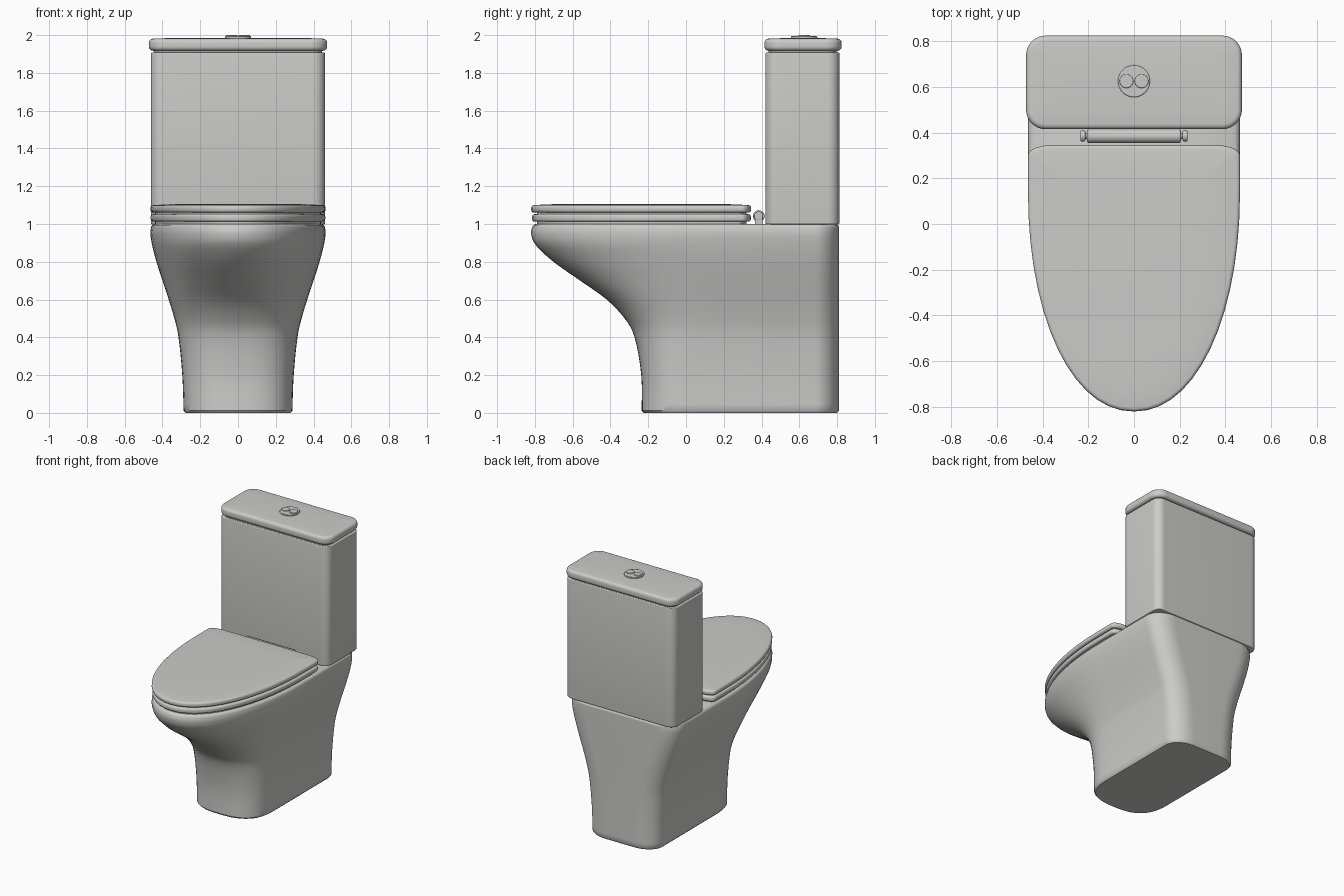
import bpy, bmesh, math

cube = bpy.data.objects.get("Cube")
if cube:
    bpy.data.objects.remove(cube)

ceramic = bpy.data.materials.new("white ceramic")
ceramic.use_nodes = True
COLOUR = (0.6, 0.6, 0.58, 1)
ceramic.diffuse_color = COLOUR
ceramic.node_tree.nodes["Principled BSDF"].inputs["Base Color"].default_value = COLOUR


def outline(w, y0, y1, front, back, inset=0.0, steps=14):
    """Symmetric plan shape; front and back are corner (x radius, y radius, power)."""
    w, y0, y1 = w - inset, y0 + inset, y1 - inset

    def corner(spec, y_end, sign):
        rx, ry = (max(r - inset, 0.01) for r in spec[:2])
        rx, e, pts = min(rx, w), 2 / spec[2], []
        for i in range(steps + 1):
            a = math.pi / 2 * i / steps
            c, s = max(math.cos(a), 0) ** e, math.sin(a) ** e
            pts.append((w - rx + rx * c, y_end + sign * ry * (1 - s)))
        return pts

    half = corner(front, y0, 1)[::-1] + corner(back, y1, -1)
    return half + [(-x, y) for x, y in reversed(half)]


def finish(name, bm, angle=40):
    bmesh.ops.remove_doubles(bm, verts=bm.verts, dist=0.0005)
    bmesh.ops.recalc_face_normals(bm, faces=bm.faces)
    mesh = bpy.data.meshes.new(name)
    bm.to_mesh(mesh)
    bm.free()
    mesh.materials.append(ceramic)
    obj = bpy.data.objects.new(name, mesh)
    bpy.context.collection.objects.link(obj)
    bpy.ops.object.select_all(action='DESELECT')
    obj.select_set(True)
    bpy.context.view_layer.objects.active = obj
    bpy.ops.object.shade_smooth_by_angle(angle=math.radians(angle))
    return obj


def loft(name, rings):
    """Skin a stack of (outline, z) rings and cap both ends."""
    bm = bmesh.new()
    loops = [[bm.verts.new((x, y, z)) for x, y in pts] for pts, z in rings]
    n = len(loops[0])
    for a, b in zip(loops, loops[1:]):
        for i in range(n):
            j = (i + 1) % n
            bm.faces.new((a[i], a[j], b[j], b[i]))
    bm.faces.new(loops[0][::-1])
    bm.faces.new(loops[-1])
    return finish(name, bm)


def slab(name, shape, z0, z1, r, dome=0.0):
    """Plate with rounded rims and an optional crowned top."""
    arc = [math.pi / 2 * i / 5 for i in range(6)]
    prof = [(r * (1 - math.sin(a)), z0 + r * (1 - math.cos(a))) for a in arc]
    prof += [(r * (1 - math.cos(a)), z1 - r * (1 - math.sin(a))) for a in arc]
    if dome:
        prof += [(r + 0.06, z1 + dome * 0.6), (r + 0.14, z1 + dome)]
    return loft(name, [(outline(*shape, inset=d), z) for d, z in prof])


def cylinder(name, radius, depth, location, axis='Z', bevel=0.006):
    bpy.ops.mesh.primitive_cylinder_add(vertices=40, radius=radius, depth=depth, location=location,
                                        rotation=(0, math.pi / 2 if axis == 'X' else 0, 0))
    obj = bpy.context.object
    obj.name = name
    obj.data.materials.append(ceramic)
    mod = obj.modifiers.new("rim", 'BEVEL')
    mod.width, mod.segments = bevel, 3
    bpy.ops.object.shade_smooth_by_angle(angle=math.radians(40))
    return obj


def smooth_keys(keys, per=4):
    """Catmull-Rom interpolation between key sections."""
    out = []
    for i in range(len(keys) - 1):
        p = [keys[max(i - 1, 0)], keys[i], keys[i + 1], keys[min(i + 2, len(keys) - 1)]]
        for k in range(per):
            t = k / per
            out.append([b + t / 2 * (c - a + t * (2 * a - 5 * b + 4 * c - d + t * (3 * (b - c) + d - a)))
                        for a, b, c, d in zip(*p)])
    return out + [list(keys[-1])]


# Pedestal bowl: height, half width, front y, length of the rounded nose, nose power
BACK = 0.81
keys = [
    (0.012, 0.288, -0.235, 0.28, 2.7),
    (0.20, 0.295, -0.237, 0.29, 2.7),
    (0.40, 0.315, -0.272, 0.36, 2.6),
    (0.50, 0.337, -0.325, 0.44, 2.5),
    (0.60, 0.367, -0.420, 0.55, 2.4),
    (0.70, 0.400, -0.560, 0.70, 2.2),
    (0.80, 0.432, -0.702, 0.85, 2.1),
    (0.89, 0.455, -0.797, 0.94, 2.1),
    (0.95, 0.464, -0.820, 0.97, 2.1),
    (0.985, 0.460, -0.814, 0.96, 2.1),
]


def bowl_ring(w, front, nose, power, inset=0.0):
    return outline(w, front, BACK, (w, nose, power), (0.17, 0.13, 2.1), inset)


sections = smooth_keys(keys)
rings = [(bowl_ring(*s[1:]), s[0]) for s in sections]
rings.insert(0, (bowl_ring(*keys[0][1:], inset=0.01), 0))
rings += [(bowl_ring(*keys[-1][1:], inset=d), z) for d, z in ((0.006, 0.994), (0.018, 1.0))]
loft("pedestal_bowl", rings)

# Seat and closed lid
seat_shape = (0.462, -0.815, 0.343, (0.462, 0.97, 2.1), (0.12, 0.05, 2.3))
lid_shape = (0.464, -0.820, 0.345, (0.464, 0.97, 2.1), (0.12, 0.05, 2.3))
inner_shape = (0.44, -0.79, 0.32, (0.44, 0.95, 2.1), (0.12, 0.05, 2.3))
slab("seat_buffer", inner_shape, 0.995, 1.065, 0.004)
slab("seat", seat_shape, 1.012, 1.052, 0.014)
slab("seat_lid", lid_shape, 1.06, 1.10, 0.016, dome=0.006)

# Hinge bar with end caps
cylinder("hinge_bar", 0.031, 0.41, (0, 0.385, 1.042), 'X', 0.008)
cylinder("hinge_pin", 0.014, 0.46, (0, 0.385, 1.042), 'X')
for side, x in (("left", 0.224), ("right", -0.224)):
    cylinder("hinge_cap_" + side, 0.024, 0.022, (x, 0.385, 1.042), 'X')
    bpy.ops.mesh.primitive_cube_add(size=1, location=(x, 0.385, 1.015))
    foot = bpy.context.object
    foot.name = "hinge_foot_" + side
    foot.scale = (0.02, 0.04, 0.04)
    foot.data.materials.append(ceramic)

# Cistern, neck and cover
round_corner = (0.06, 0.06, 2)
wide_corner = (0.085, 0.085, 2)
slab("cistern", (0.461, 0.42, 0.812, round_corner, round_corner), 0.998, 1.908, 0.006)
slab("cistern_neck", (0.445, 0.436, 0.796, round_corner, round_corner), 1.9, 1.93, 0.002)
slab("cistern_cover", (0.472, 0.415, 0.824, wide_corner, wide_corner), 1.917, 1.981, 0.022, dome=0.004)

# Dual flush button
cylinder("flush_plate", 0.07, 0.03, (0, 0.625, 1.979), bevel=0.004)
for side, x in (("left", 0.033), ("right", -0.033)):
    cylinder("flush_button_" + side, 0.03, 0.02, (x, 0.625, 1.99), bevel=0.004)
